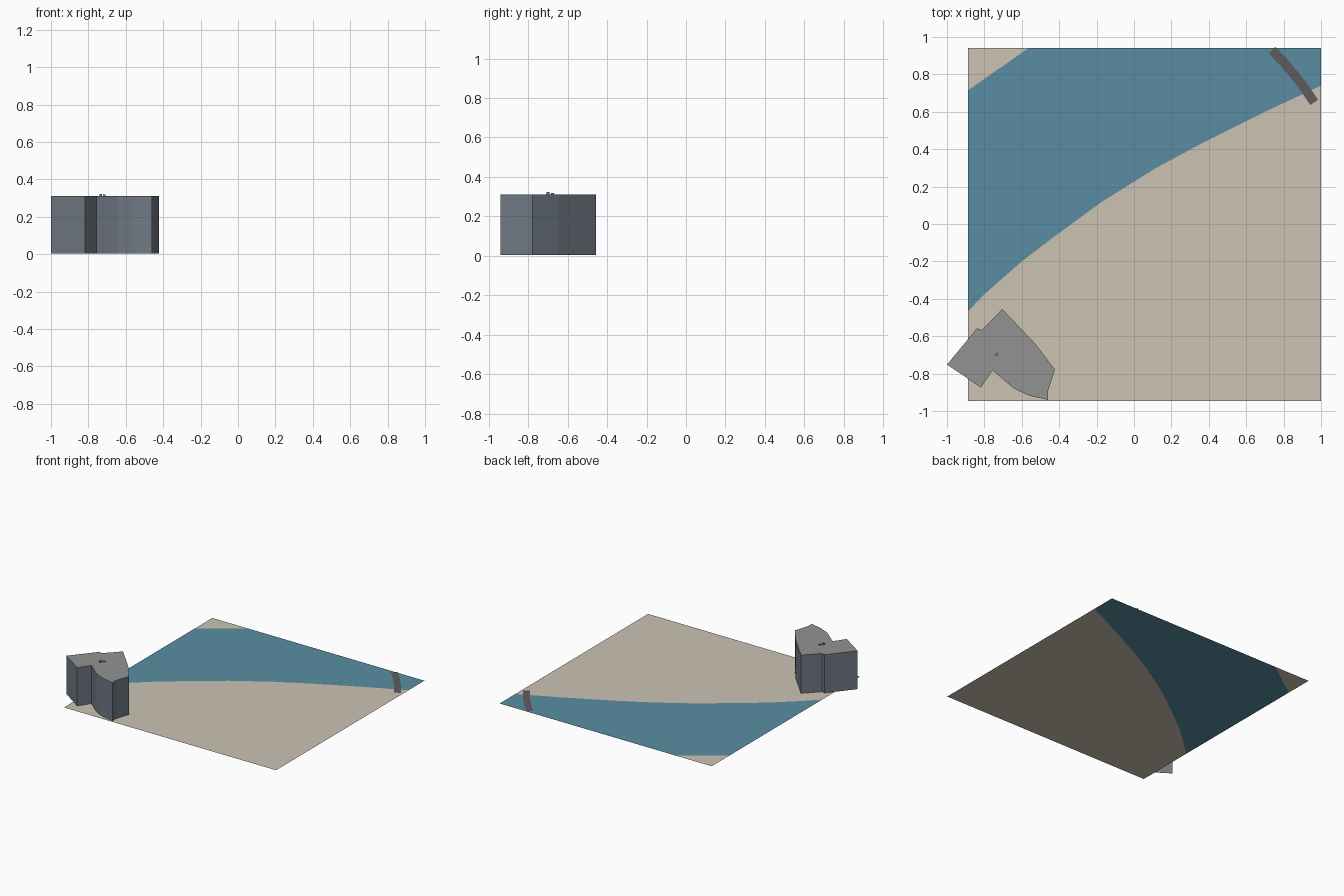
import bpy, bmesh
from mathutils import Vector

if "Cube" in bpy.data.objects:
    bpy.data.objects.remove(bpy.data.objects["Cube"])


def material(name, rgb):
    m = bpy.data.materials.new(name)
    m.diffuse_color = (*rgb, 1)
    m.use_nodes = True
    m.node_tree.nodes["Principled BSDF"].inputs["Base Color"].default_value = m.diffuse_color
    return m


SAND = material("sand", (0.60, 0.54, 0.45))
WATER = material("water", (0.10, 0.27, 0.36))
SLATE = material("slate", (0.16, 0.19, 0.23))
ROOF = material("roof_grey", (0.29, 0.29, 0.29))
DARK = material("dark_grey", (0.11, 0.105, 0.105))


def finish(name, bm, mats):
    me = bpy.data.meshes.new(name)
    bm.to_mesh(me)
    bm.free()
    for m in mats:
        me.materials.append(m)
    ob = bpy.data.objects.new(name, me)
    bpy.context.collection.objects.link(ob)
    return ob


def sheet(name, outline, z, mat):
    """Flat polygon facing up."""
    bm = bmesh.new()
    f = bm.faces.new([bm.verts.new((x, y, z)) for x, y in outline])
    f.normal_update()
    if f.normal.z < 0:
        f.normal_flip()
    bmesh.ops.triangulate(bm, faces=bm.faces[:])
    return finish(name, bm, [mat])


def block(name, outline, z0, z1, wall, roof):
    """Walls and a roof over a counter-clockwise outline, open underneath."""
    bm = bmesh.new()
    low = [bm.verts.new((x, y, z0)) for x, y in outline]
    top = [bm.verts.new((x, y, z1)) for x, y in outline]
    n = len(outline)
    for i in range(n):
        j = (i + 1) % n
        bm.faces.new((low[i], low[j], top[j], top[i]))
    bm.faces.new(top).material_index = 1
    return finish(name, bm, [wall, roof])


def ribbon(name, path, width, z, mat):
    """Flat strip following a centre line."""
    pts = [Vector(p) for p in path]
    left, right = [], []
    for i, p in enumerate(pts):
        d = (pts[min(i + 1, len(pts) - 1)] - pts[max(i - 1, 0)]).normalized()
        side = Vector((-d.y, d.x)) * width / 2
        left.append(tuple(p + side))
        right.append(tuple(p - side))
    return sheet(name, left + right[::-1], z, mat)


X0, X1, Y0, Y1 = -0.887, 1.0, -0.945, 0.94

# ground tile: near bank, river and far bank share one plane
shore = [(X0, -0.465), (-0.79, -0.367), (-0.60, -0.20), (-0.45, -0.085),
         (-0.17, 0.12), (0.11, 0.295), (0.36, 0.43), (0.69, 0.595), (X1, 0.74)]
far_shore = [(-0.565, Y1), (X0, 0.715)]
sheet("near_bank", [(X0, Y0), (X1, Y0)] + shore[::-1], 0, SAND)
sheet("river", shore + [(X1, Y1)] + far_shore, 0, WATER)
sheet("far_bank", far_shore + [(X0, Y1)], 0, SAND)

# bridge deck across the corner of the river
ribbon("bridge_deck", [(0.738, 0.929), (0.80, 0.865), (0.861, 0.792),
                       (0.915, 0.722), (0.963, 0.65)], 0.05, 0.004, DARK)

# building
block("building", [(-1.0, -0.752), (-0.818, -0.874), (-0.756, -0.783),
                   (-0.642, -0.88), (-0.56, -0.918), (-0.46, -0.94),
                   (-0.46, -0.893), (-0.423, -0.778), (-0.524, -0.645),
                   (-0.704, -0.455), (-0.813, -0.567), (-0.84, -0.558)],
      0.004, 0.312, SLATE, ROOF)

# small roof vents
for i, (x, y, h) in enumerate([(-0.733, -0.70, 0.323), (-0.715, -0.676, 0.318)]):
    r = 0.007
    block(f"roof_vent_{i + 1}", [(x - r, y - r), (x + r, y - r),
                                 (x + r, y + r), (x - r, y + r)],
          0.312, h, SLATE, ROOF)
